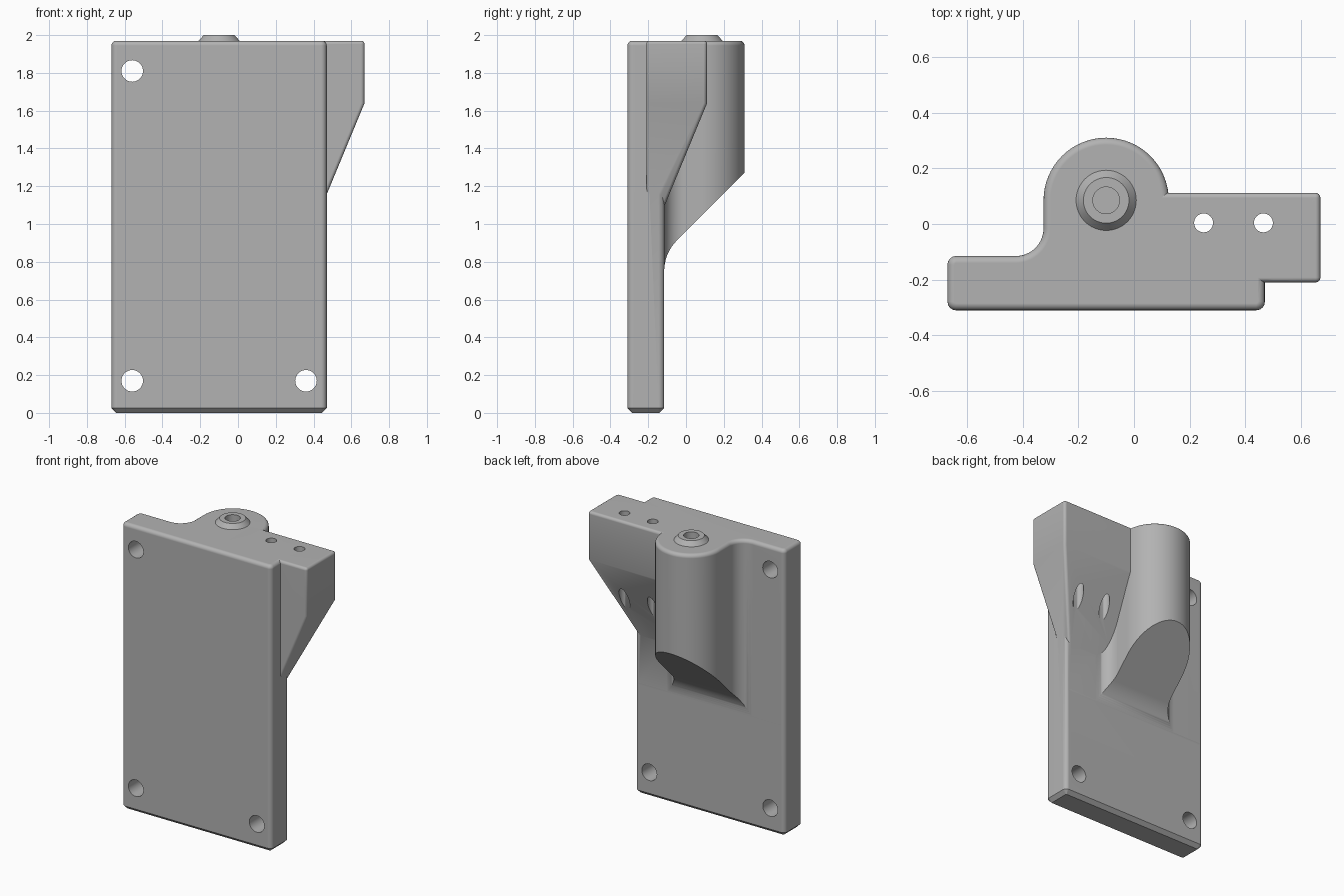
import bpy, bmesh, math
from mathutils import Vector, Matrix

if "Cube" in bpy.data.objects:
    bpy.data.objects.remove(bpy.data.objects["Cube"])

TOP, EDGE = 1.97, 0.025

grey = bpy.data.materials.new("grey_plastic")
grey.use_nodes = True
colour = (0.448, 0.448, 0.448, 1)
grey.diffuse_color = colour
grey.node_tree.nodes["Principled BSDF"].inputs["Base Color"].default_value = colour


def make(name, bm):
    bmesh.ops.recalc_face_normals(bm, faces=bm.faces)
    mesh = bpy.data.meshes.new(name)
    bm.to_mesh(mesh)
    bm.free()
    mesh.materials.append(grey)
    obj = bpy.data.objects.new(name, mesh)
    bpy.context.collection.objects.link(obj)
    return obj


def apply(obj, kind, **settings):
    mod = obj.modifiers.new(kind.title(), kind)
    for key, value in settings.items():
        setattr(mod, key, value)
    bpy.context.view_layer.objects.active = obj
    bpy.ops.object.modifier_apply(modifier=mod.name)


def combine(obj, other, operation):
    apply(obj, 'BOOLEAN', object=other, operation=operation, solver='EXACT')
    bpy.data.objects.remove(other)


def rounded(corners):
    """Replace each (x, y, radius) corner of an outline by an arc."""
    pts = []
    for i, (x, y, r) in enumerate(corners):
        p = Vector((x, y))
        a = (Vector(corners[i - 1][:2]) - p).normalized()
        b = (Vector(corners[(i + 1) % len(corners)][:2]) - p).normalized()
        centre = p + (a + b) * r
        steps = 4 if r < 0.05 else 16
        for k in range(steps + 1):
            t = math.pi / 2 * k / steps
            q = centre - b * r * math.cos(t) - a * r * math.sin(t)
            if not pts or (q - pts[-1]).length > 0.001:
                pts.append(q)
    return pts


def prism(points, offset):
    bm = bmesh.new()
    face = bm.faces.new([bm.verts.new(p) for p in points])
    new = bmesh.ops.extrude_face_region(bm, geom=[face])["geom"]
    bmesh.ops.translate(bm, vec=offset, verts=[v for v in new if isinstance(v, bmesh.types.BMVert)])
    bmesh.ops.recalc_face_normals(bm, faces=bm.faces)
    return bm


def cone(name, centre, r1, r2, depth, axis='Z', sides=48):
    bm = bmesh.new()
    turn = Matrix.Rotation(math.pi / 2, 4, 'X') if axis == 'Y' else Matrix()
    bmesh.ops.create_cone(bm, cap_ends=True, segments=sides, radius1=r1, radius2=r2,
                          depth=depth, matrix=Matrix.Translation(centre) @ turn)
    return make(name, bm)


# Plate with the round boss and its concave fillets, as one outline
outline = rounded([(-0.67, -0.31, 0.03), (0.47, -0.31, 0.03), (0.47, -0.115, 0.03),
                   (0.125, -0.115, 0.1), (0.125, 0.31, 0.225), (-0.325, 0.31, 0.225),
                   (-0.325, -0.115, 0.1), (-0.67, -0.115, 0.03)])
bm = prism([(p.x, p.y, 0) for p in outline], (0, 0, TOP))
for z, segments in ((TOP, 4), (0, 1)):
    rim = [e for e in bm.edges if all(abs(v.co.z - z) < 1e-5 for v in e.verts)]
    bmesh.ops.bevel(bm, geom=rim, offset=EDGE, segments=segments, profile=0.5,
                    affect='EDGES', clamp_overlap=False)
body = make("mounting_body", bm)

# Underside of the boss: 45 degree slope running into the plate by an arc
back, radius = -0.1155, 0.23
under = [(0.6, 1.56)]
for k in range(13):
    t = math.pi / 4 * (1 - k / 12)
    under.append((back + radius * (1 - math.cos(t)), 0.75 + radius * math.sin(t)))
under += [(back, EDGE), (back - 0.05, EDGE - 0.05), (0.6, -0.05)]
combine(body, make("boss_cutter", prism([(-1, y, z) for y, z in under], (2, 0, 0))), 'DIFFERENCE')

# Side block, tapering inwards below its upright part
bm = bmesh.new()
taper = 0.286
levels = [(0.95, taper), (1.64, 0), (TOP, 0)]
rings = [[bm.verts.new(c) for c in ((0, -0.21, z), (0.67 - d, -0.21, z),
                                    (0.67 - d, 0.112 - d, z), (0, 0.112 - d, z))]
         for z, d in levels]
bm.faces.new(rings[0])
bm.faces.new(rings[-1])
for low, high in zip(rings, rings[1:]):
    for i in range(4):
        j = (i + 1) % 4
        bm.faces.new((low[i], low[j], high[j], high[i]))
block = make("side_block", bm)
apply(block, 'BEVEL', width=EDGE, segments=4, limit_method='ANGLE', angle_limit=math.radians(40))
combine(body, block, 'UNION')

# Conical spigot on the boss
combine(body, cone("spigot", (-0.1, 0.085, 1.98), 0.117, 0.082, 0.04), 'UNION')
combine(body, cone("spigot_bore", (-0.1, 0.085, 1.95), 0.048, 0.048, 0.3), 'DIFFERENCE')

# Screw holes through the plate, and upright holes through the block
for x, z in ((-0.56, 1.81), (-0.56, 0.17), (0.36, 0.17)):
    combine(body, cone("screw_hole", (x, -0.2, z), 0.057, 0.057, 0.5, 'Y', 32), 'DIFFERENCE')
for x in (0.25, 0.465):
    combine(body, cone("block_hole", (x, 0.004, 1.6), 0.034, 0.034, 1, 'Z', 32), 'DIFFERENCE')

bpy.ops.object.select_all(action='DESELECT')
body.select_set(True)
bpy.context.view_layer.objects.active = body
bpy.ops.object.shade_smooth_by_angle(angle=math.radians(30))
body.modifiers.new("Weighted normals", 'WEIGHTED_NORMAL').keep_sharp = True
